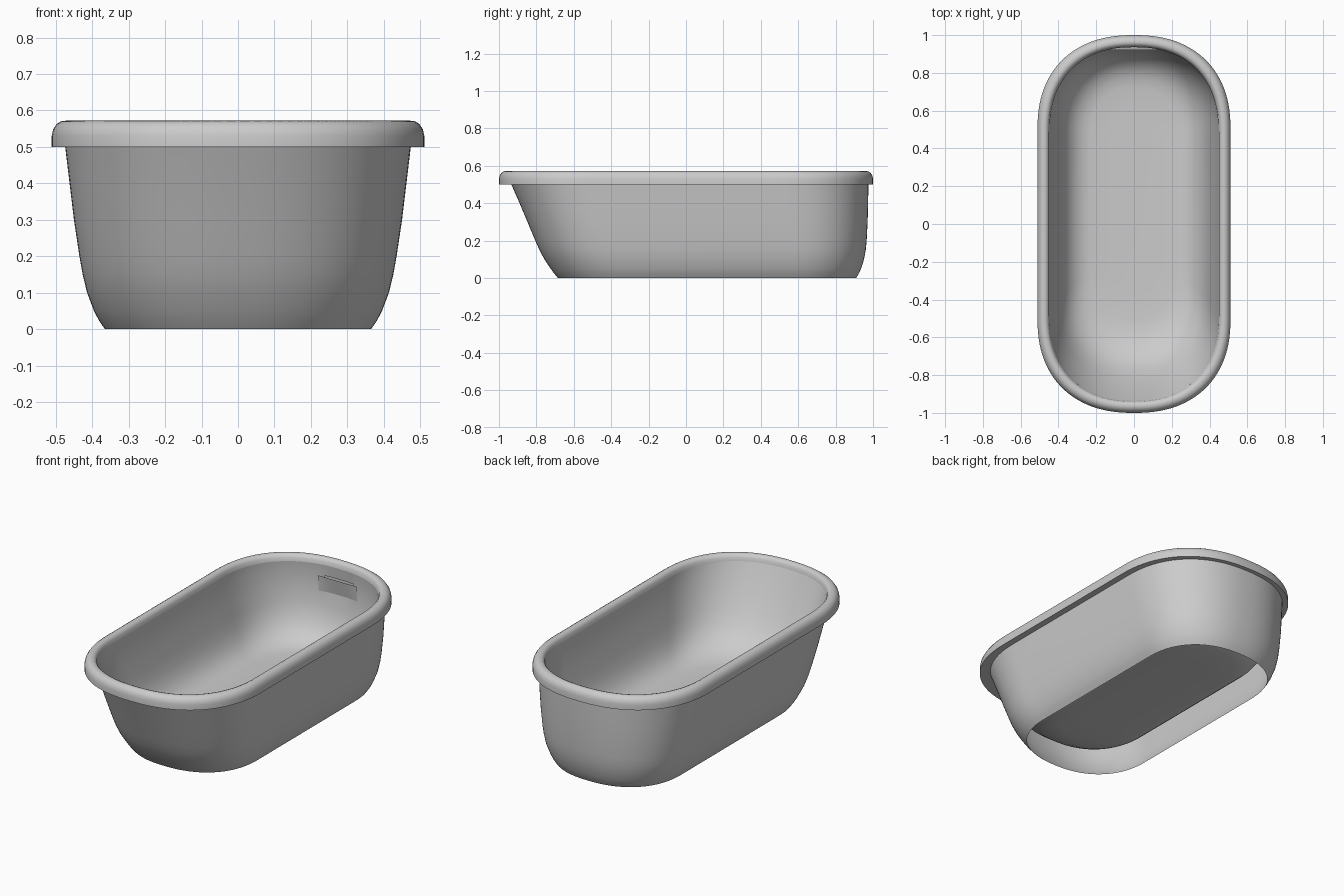
import bpy, bmesh, math

if "Cube" in bpy.data.objects:
    bpy.data.objects.remove(bpy.data.objects["Cube"])

N = 2.3      # squareness of the ends
SEG = 28     # steps per quarter turn


def ring(w, yf, yb, b, z):
    """Stadium outline: straight sides, superelliptic ends of depth b."""
    pts = []
    for core, s in ((yb - b, 1), (yf + b, -1)):
        for i in range(2 * SEG + 1):
            a = math.pi * i / (2 * SEG)
            c, d = math.cos(a), math.sin(a)
            x = s * math.copysign(abs(c) ** (2 / N), c) * w
            pts.append((x, core + s * b * max(d, 0) ** (2 / N), z))
    return pts


def make_object(name, bm, angle=40):
    me = bpy.data.meshes.new(name)
    bm.to_mesh(me)
    bm.free()
    ob = bpy.data.objects.new(name, me)
    bpy.context.collection.objects.link(ob)
    bpy.ops.object.select_all(action='DESELECT')
    ob.select_set(True)
    bpy.context.view_layer.objects.active = ob
    bpy.ops.object.shade_smooth_by_angle(angle=math.radians(angle))
    return ob


def loft(name, profile, cap=False, skip=None):
    bm = bmesh.new()
    rows = [[bm.verts.new(p) for p in ring(*r)] for r in profile]
    for lo, hi in zip(rows, rows[1:]):
        n = len(lo)
        for i in range(n):
            j = (i + 1) % n
            bm.faces.new((lo[i], lo[j], hi[j], hi[i]))
    if cap:
        bm.faces.new(rows[-1])
    if skip:
        hole = [f for f in bm.faces if skip(f.calc_center_median())]
        bmesh.ops.delete(bm, geom=hole, context='FACES')
    return make_object(name, bm)


# Outer skirt, open underneath: half width, front y, back y, end depth, z
loft("skirt", [
    (.365, -.685, .91, .35, 0),
    (.382, -.706, .925, .365, .025),
    (.395, -.724, .936, .377, .05),
    (.414, -.757, .952, .39, .1),
    (.426, -.784, .961, .4, .15),
    (.435, -.806, .966, .41, .2),
    (.450, -.848, .971, .428, .3),
    (.462, -.89, .974, .448, .4),
    (.474, -.934, .975, .468, .5),
])

# Rolled rim
rim = [(.474, -.934, .975, .468, .5)]
for inset, z in ((0, .5), (0, .53), (.004, .548), (.013, .562), (.025, .57),
                 (.04, .572), (.052, .567), (.06, .555), (.064, .535)):
    rim.append((.511 - inset, -1 + inset, 1 - inset, .5 - inset * .8, z))
loft("rim", rim)

# Inner basin with raised floor; opening behind the overflow pocket
TOP = (.441, -.906, .942, .44, .47)
LOW = (.420, -.86, .938, .42, .38)
loft("basin", [
    (.447, -.936, .936, .449, .535),
    TOP, LOW,
    (.402, -.815, .926, .40, .30),
    (.383, -.772, .907, .385, .235),
    (.360, -.73, .88, .37, .185),
    (.333, -.68, .85, .35, .148),
    (.302, -.63, .815, .325, .123),
    (.268, -.575, .775, .295, .107),
    (.23, -.51, .725, .26, .099),
    (.10, -.36, .58, .12, .097),
], cap=True, skip=lambda c: c.y > .8 and abs(c.x) < .1 and .39 < c.z < .46)


def wall_y(x, r):
    return r[2] - r[3] + r[3] * (1 - (abs(x) / r[0]) ** N) ** (1 / N)


# Overflow pocket: flat plate leaning out from the back wall, open at the top
bm = bmesh.new()
rows = []
for z, t in ((.38, 0), (.425, .5), (.47, 1)):
    row = []
    for i in range(17):
        x = .125 * (i / 8 - 1)
        y = wall_y(x, LOW) * (1 - t) + .922 * t
        row.append(bm.verts.new((x, y - .001, z)))
    rows.append(row)
for lo, hi in zip(rows, rows[1:]):
    for i in range(16):
        bm.faces.new((lo[i], lo[i + 1], hi[i + 1], hi[i]))
make_object("overflow_pocket", bm)
